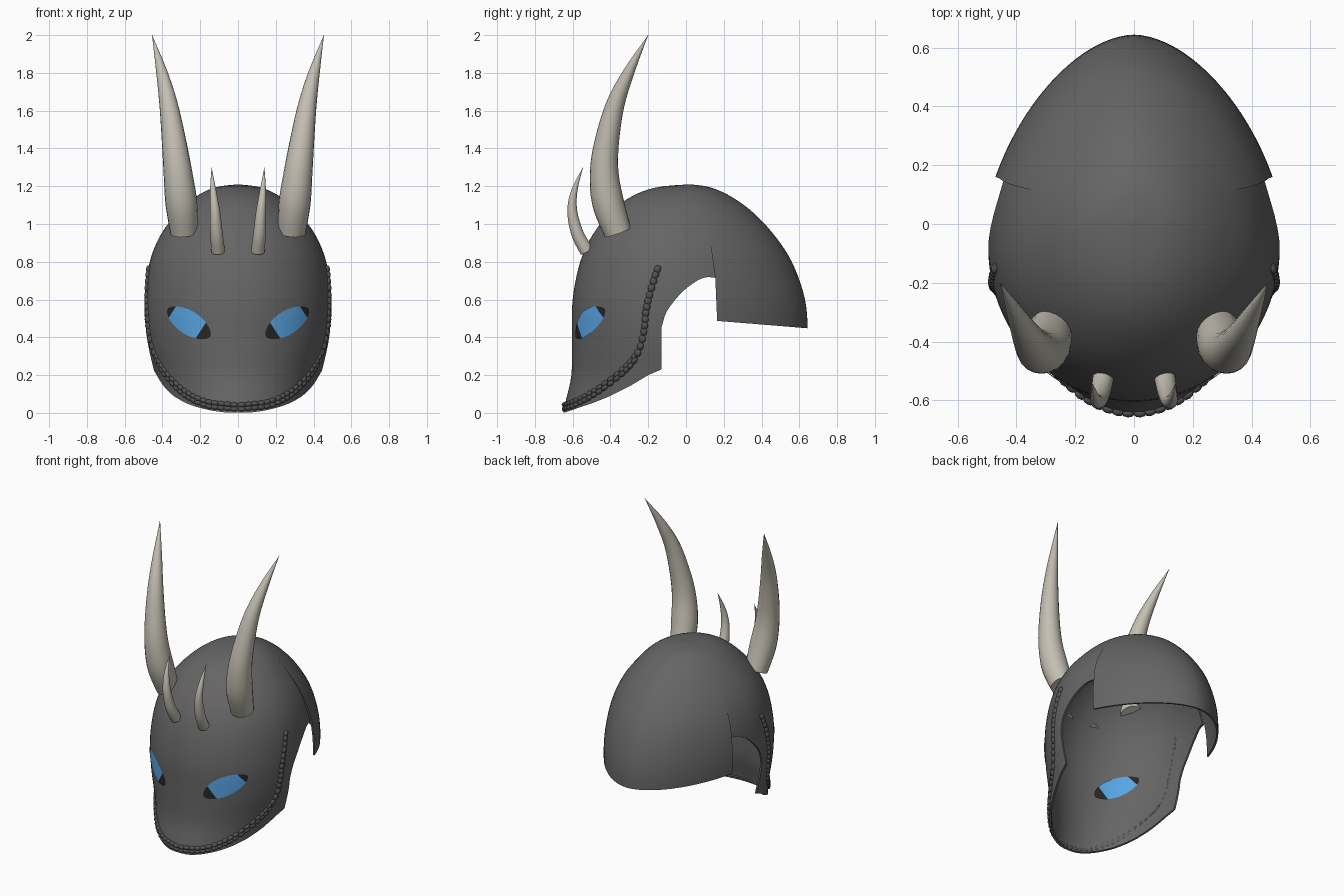
import bpy, bmesh, math
from mathutils import Vector

if "Cube" in bpy.data.objects:
    bpy.data.objects.remove(bpy.data.objects["Cube"])


def material(name, rgb):
    m = bpy.data.materials.new(name)
    m.use_nodes = True
    m.diffuse_color = (*rgb, 1)
    m.node_tree.nodes["Principled BSDF"].inputs["Base Color"].default_value = (*rgb, 1)
    return m


STEEL = material("dark grey steel", (0.13, 0.13, 0.13))
BRAID = material("braid grey", (0.085, 0.085, 0.085))
HORN = material("bone", (0.55, 0.52, 0.45))
BLUE = material("eye blue", (0.10, 0.38, 0.78))
BLACK = material("eye black", (0.02, 0.02, 0.02))


def make_object(name, bm, mats, smooth=True):
    bmesh.ops.recalc_face_normals(bm, faces=bm.faces[:])
    mesh = bpy.data.meshes.new(name)
    bm.to_mesh(mesh)
    bm.free()
    for m in mats:
        mesh.materials.append(m)
    ob = bpy.data.objects.new(name, mesh)
    bpy.context.collection.objects.link(ob)
    if smooth:
        smooth_by_angle(ob)
    return ob


def smooth_by_angle(ob):
    bpy.ops.object.select_all(action="DESELECT")
    ob.select_set(True)
    bpy.context.view_layer.objects.active = ob
    bpy.ops.object.shade_smooth_by_angle(angle=math.radians(40))


def spline(points, steps):
    """Catmull-Rom samples through points of any dimension."""
    pts = [points[0]] + list(points) + [points[-1]]
    out = []
    for i in range(1, len(pts) - 2):
        for s in range(steps):
            t = s / steps
            out.append([0.5 * (2 * b + (c - a) * t + (2 * a - 5 * b + 4 * c - d) * t * t
                               + (3 * b - a - 3 * c + d) * t ** 3)
                        for a, b, c, d in zip(*pts[i - 1:i + 3])])
    return out + [list(points[-1])]


# Dome levels: height, front y, back y, half width, centre y
LEVELS = spline([
    (-.05, -.66, .62, .38, -.08), (.05, -.64, .63, .41, -.08), (.2, -.607, .64, .442, -.08),
    (.4, -.603, .645, .485, -.08), (.6, -.6, .63, .495, -.08), (.8, -.56, .56, .467, -.08),
    (.95, -.49, .46, .405, -.07), (1.07, -.39, .345, .31, -.05), (1.15, -.28, .23, .215, -.02),
    (1.195, -.15, .125, .115, .01), (1.21, .02, .02, 0, .02)], 5)


def level_at(z):
    for lo, hi in zip(LEVELS, LEVELS[1:]):
        if z <= hi[0]:
            t = (z - lo[0]) / (hi[0] - lo[0])
            return [a + (b - a) * t for a, b in zip(lo, hi)]
    return LEVELS[-1]


def ring_point(level, angle):
    """Angle 0 is +x, a quarter turn is the back; the back is more pointed."""
    z, front, back, w, yc = level
    c, s = math.cos(angle), math.sin(angle)
    if s <= 0:
        return Vector((w * c, yc + (yc - front) * s, z))
    p = 2 / 1.8
    return Vector((w * math.copysign(abs(c) ** p, c), yc + (back - yc) * s ** p, z))


def clamp(v):
    return max(0, min(1, v))


def dome(name, flare):
    bm = bmesh.new()
    n = 96
    rings = []
    for lv in LEVELS[:-1]:
        ring = []
        for i in range(n):
            p = ring_point(lv, math.tau * i / n)
            k = 1 + flare * clamp((1.1 - p.z) / .35) * clamp((.55 - p.y) / .4)
            ring.append(bm.verts.new((p.x * k, p.y, p.z)))
        rings.append(ring)
    for a, b in zip(rings, rings[1:]):
        for i in range(n):
            j = (i + 1) % n
            bm.faces.new((a[i], a[j], b[j], b[i]))
    top = bm.verts.new((0, LEVELS[-1][1], LEVELS[-1][0]))
    for i in range(n):
        bm.faces.new((rings[-1][i], rings[-1][(i + 1) % n], top))
    return make_object(name, bm, [STEEL], False)


def cut_shell(name, outline, flare):
    """Thin dome trimmed to a side outline of (y, z) points."""
    shell = dome(name, flare)
    bm = bmesh.new()
    face = bm.faces.new([bm.verts.new((-1, y, z)) for y, z in outline])
    ext = bmesh.ops.extrude_face_region(bm, geom=[face])
    bmesh.ops.translate(bm, vec=(2, 0, 0),
                        verts=[v for v in ext["geom"] if isinstance(v, bmesh.types.BMVert)])
    cutter = make_object("trim_cutter", bm, [STEEL], False)
    cutter.hide_render = True
    solid = shell.modifiers.new("thickness", "SOLIDIFY")
    solid.thickness, solid.offset = .012, -1
    trim = shell.modifiers.new("trim", "BOOLEAN")
    trim.operation, trim.solver, trim.object = "INTERSECT", "EXACT", cutter
    graph = bpy.context.evaluated_depsgraph_get()
    mesh = bpy.data.meshes.new_from_object(shell.evaluated_get(graph))
    shell.modifiers.clear()
    shell.data = mesh
    bpy.data.objects.remove(cutter)
    smooth_by_angle(shell)


# Face shell with cheek guards and side arches, then the neck plate
seam = [(.155, .715), (.1, 1.1), (.08, 1.4)]
arch = spline([(-.13, .45), (-.1, .54), (-.02, .64), (.06, .7), (.11, .718), (.155, .715)], 4)
jaw = [(-.8, 0), (-.64, .003), (-.5, .05), (-.4, .09), (-.3, .14), (-.2, .2), (-.13, .23)]
cut_shell("face_shell", jaw + arch + seam[1:] + [(-.8, 1.4)], 0)
cut_shell("neck_plate", [(.165, .487), (.4, .468), (.8, .435), (.8, 1.4)] + seam[::-1], .035)


# Horns: swept round sections along x, y, z, radius points
def horn(name, points, side):
    bm = bmesh.new()
    n = 20
    path = spline(points, 6)
    rings = []
    for i, (x, y, z, r) in enumerate(path):
        ahead, behind = path[min(i + 1, len(path) - 1)], path[max(i - 1, 0)]
        d = Vector([a - b for a, b in zip(ahead[:3], behind[:3])]).normalized()
        u = Vector((1, 0, 0)) - d * d.x
        u.normalize()
        v = d.cross(u)
        ring = []
        for k in range(n):
            a = math.tau * k / n
            p = Vector((x, y, z)) + (u * math.cos(a) + v * math.sin(a)) * max(r, .001)
            ring.append(bm.verts.new((p.x * side, p.y, p.z)))
        rings.append(ring)
    for a, b in zip(rings, rings[1:]):
        for k in range(n):
            bm.faces.new((a[k], a[(k + 1) % n], b[(k + 1) % n], b[k]))
    bm.faces.new(rings[0])
    bm.faces.new(rings[-1])
    make_object(name, bm, [HORN])


BIG = [(.285, -.36, .955, .073), (.3, -.412, 1.11, .084), (.318, -.433, 1.27, .076),
       (.338, -.42, 1.43, .065), (.367, -.375, 1.63, .049), (.405, -.3, 1.81, .029),
       (.455, -.2, 2, 0)]
SMALL = [(.105, -.525, .855, .036), (.114, -.575, .95, .033), (.122, -.602, 1.07, .026),
         (.132, -.59, 1.18, .016), (.14, -.545, 1.3, 0)]


# Eyes: slanted almond plates hugging the shell, blue between black corners
def eye(name, side, offset):
    bm = bmesh.new()
    cols, rows = 32, 8
    slant = math.radians(33)
    grid = []
    for i in range(cols + 1):
        a = -math.cos(math.pi * i / cols)
        height = .062 * max(1 - a * a, 0.0004) ** .6
        line = []
        for j in range(rows + 1):
            u, v = .135 * a, height * (2 * j / rows - 1)
            x = .26 + u * math.cos(slant) - v * math.sin(slant)
            z = .477 + u * math.sin(slant) + v * math.cos(slant)
            lv = level_at(z)
            y = lv[4] - (lv[4] - lv[1]) * math.sqrt(1 - (x / lv[3]) ** 2) - offset
            line.append(bm.verts.new((side * x, y, z)))
        grid.append(line)
    for i in range(cols):
        middle = -math.cos(math.pi * (i + .5) / cols)
        for j in range(rows):
            f = bm.faces.new((grid[i][j], grid[i + 1][j], grid[i + 1][j + 1], grid[i][j + 1]))
            f.material_index = 0 if -.56 < middle < .8 else 1
    make_object(name, bm, [BLUE, BLACK])


# Braid: overlapping beads from the temple down around the jaw
def braid(name, side):
    track = []
    for y, z in spline([(-.15, .76), (-.18, .67), (-.21, .55), (-.225, .42), (-.26, .31),
                        (-.33, .225), (-.45, .13), (-.55, .07), (-.61, .042)], 12):
        lv = level_at(z)
        track.append((math.asin(max(-1, (y - lv[4]) / (lv[4] - lv[1]))), z))
    last = track[-1][0]
    track += [(last + (-math.pi / 2 - last) * t / 20, .042 - .012 * t / 20) for t in range(1, 21)]
    pts = [ring_point(level_at(z), a) for a, z in track]
    bm = bmesh.new()
    walked = 1
    for p, q in zip(pts, pts[1:]):
        walked += (q - p).length
        if walked < .032:
            continue
        walked = 0
        turn = (q - p).to_track_quat("X", "Z").to_matrix().to_4x4()
        shifts = (0,) if p.z > .3 else (-.011, .011)
        for s in shifts:
            made = bmesh.ops.create_uvsphere(bm, u_segments=10, v_segments=6, radius=.02)
            for v in made["verts"]:
                v.co = Vector((v.co.x * 1.15, v.co.y * .75, v.co.z * (1 if s == 0 else .7)))
                v.co = turn @ v.co + p + Vector((0, 0, s))
                v.co.x *= side
    make_object(name, bm, [BRAID])


for label, side in (("left", 1), ("right", -1)):
    horn(label + "_large_horn", BIG, side)
    horn(label + "_small_horn", SMALL, side)
    eye(label + "_eye_outer", side, .006)
    eye(label + "_eye_inner", side, -.024)
    braid(label + "_jaw_braid", side)
